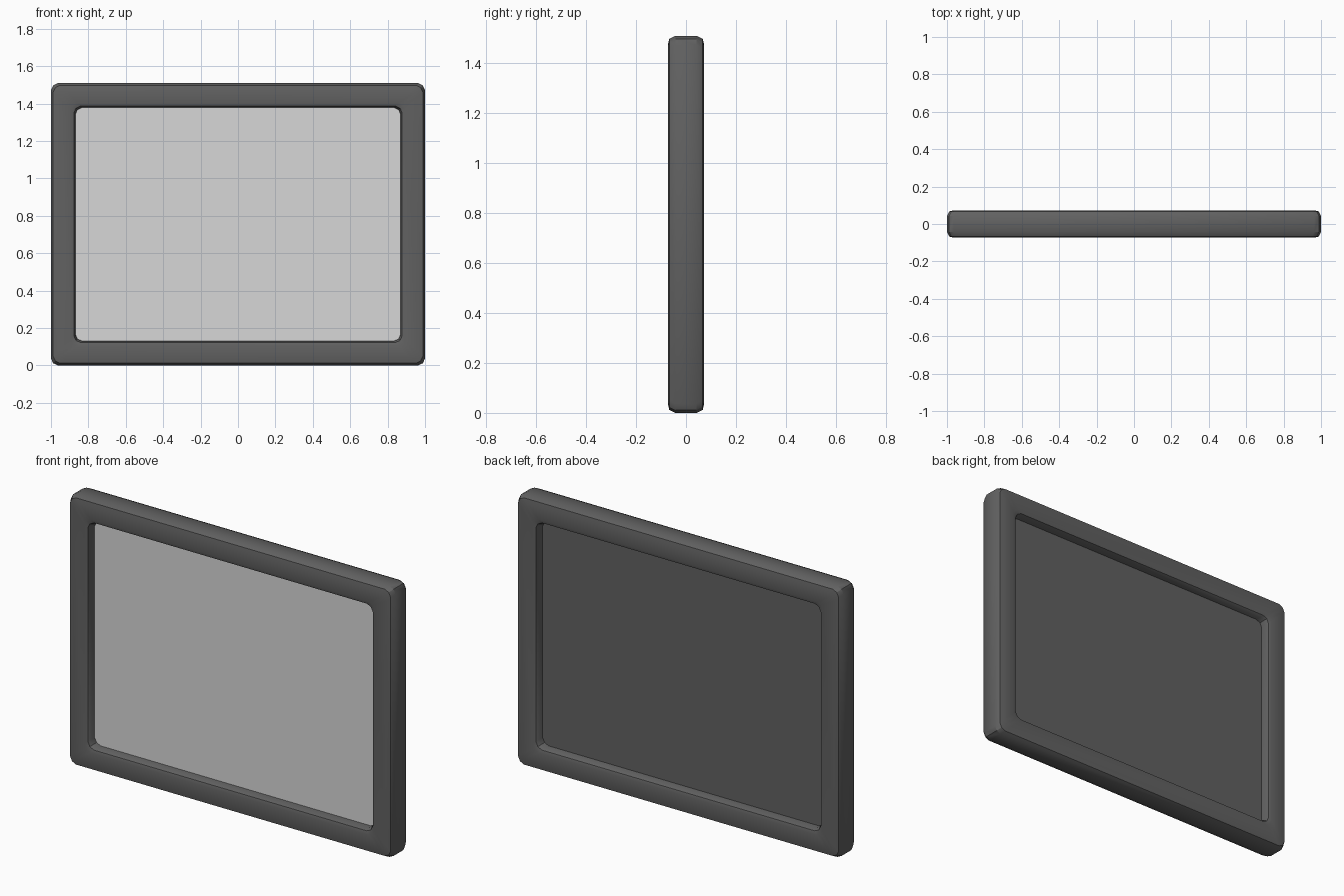
import bpy
import bmesh
import math

if "Cube" in bpy.data.objects:
    bpy.data.objects.remove(bpy.data.objects["Cube"], do_unlink=True)

HALF_W, HALF_H = 1.0, 0.755


def material(name, value):
    mat = bpy.data.materials.new(name)
    mat.use_nodes = True
    colour = (value, value, value, 1)
    mat.diffuse_color = colour
    mat.node_tree.nodes["Principled BSDF"].inputs["Base Color"].default_value = colour
    return mat


dark = material("dark grey", 0.12)
light = material("light grey", 0.68)


def soft_ring(bm, inset, y, cut=0.037, nip=0.012):
    """Rectangle outline whose corners are softened by three points each."""
    w, h = HALF_W - inset, HALF_H - inset
    verts = []
    for sx, sz in ((1, 1), (-1, 1), (-1, -1), (1, -1)):
        corner = [(0, cut), (nip, nip), (cut, 0)]
        if sx * sz < 0:
            corner.reverse()
        for dx, dz in corner:
            verts.append(bm.verts.new((sx * (w - dx), y, sz * (h - dz) + HALF_H)))
    return verts


def bridge(bm, a, b):
    for i in range(len(a)):
        j = (i + 1) % len(a)
        bm.faces.new((a[i], a[j], b[j], b[i]))


def finish(bm, name, mats):
    bmesh.ops.recalc_face_normals(bm, faces=bm.faces)
    mesh = bpy.data.meshes.new(name)
    bm.to_mesh(mesh)
    bm.free()
    for mat in mats:
        mesh.materials.append(mat)
    obj = bpy.data.objects.new(name, mesh)
    bpy.context.collection.objects.link(obj)
    bpy.ops.object.select_all(action="DESELECT")
    obj.select_set(True)
    bpy.context.view_layer.objects.active = obj
    bpy.ops.object.shade_smooth_by_angle(angle=math.radians(30))
    return obj


# Frame: crowned section, given as inset from the outside and depth, mirrored front to back
section = [(0.0, 0.042), (0.012, 0.067), (0.037, 0.073),
           (0.105, 0.073), (0.122, 0.067), (0.13, 0.045)]
profile = [(d, -y) for d, y in section] + [(d, y) for d, y in reversed(section)]
bm = bmesh.new()
rings = [soft_ring(bm, d, y) for d, y in profile]
for k, ring in enumerate(rings):
    bridge(bm, ring, rings[(k + 1) % len(rings)])
finish(bm, "frame", [dark])

# Panel: recessed slab, light on the front and dark on the back
bm = bmesh.new()
front = soft_ring(bm, 0.128, -0.02)
back = soft_ring(bm, 0.128, 0.02)
bridge(bm, front, back)
bm.faces.new(front)
bm.faces.new(back)
panel = finish(bm, "panel", [dark, light])
for face in panel.data.polygons:
    face.material_index = int(face.normal.y < -0.9)
